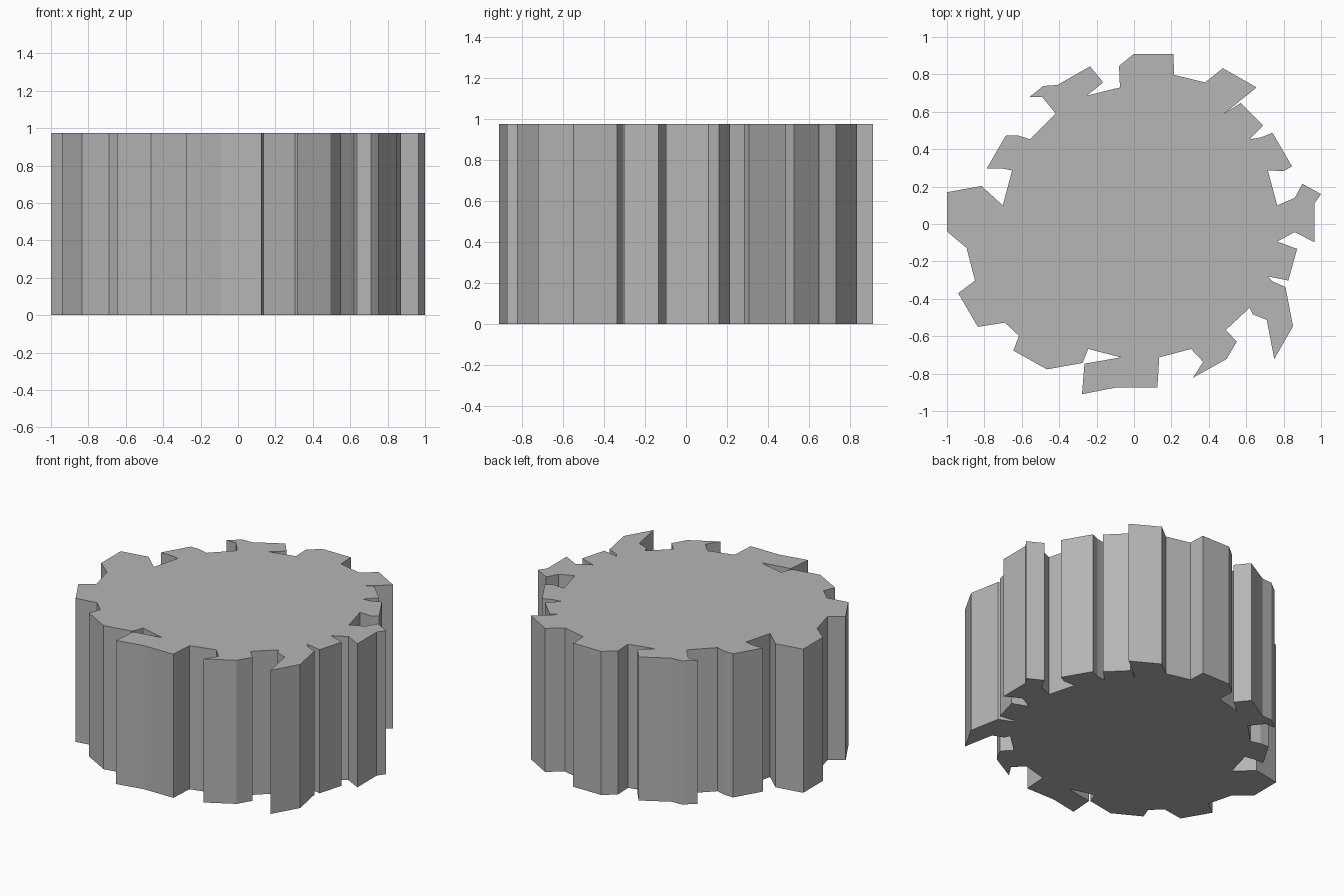
import bpy, bmesh
from math import cos, sin, radians

HEIGHT = 0.975
ROOT_CENTRE, ROOT_RADIUS = (0.032, 0.003), 0.74


def root(i):
    """Point i on the 24-sided root circle between the teeth."""
    a = radians(-7.5 + 15 * i)
    return (ROOT_CENTRE[0] + ROOT_RADIUS * cos(a), ROOT_CENTRE[1] + ROOT_RADIUS * sin(a))


# One row per worn tooth, counter-clockwise from +x.
# Whole numbers are root circle points, pairs are tooth tip points.
teeth = [
    [0, (.86, -.043), (.965, -.098), (.965, .11), (1, .16), (.90, .215), (.86, .14), 1],
    [2, (.80, .283), (.845, .308), (.74, .488), (.68, .463), 3, (.69, .527), (.57, .647)],
    [4, (.655, .73), (.475, .833), (.38, .757)],
    [(.215, .797), (.21, .91), (0, .91), (-.08, .845), (-.075, .73)],
    [8, (-.165, .757), (-.235, .843), (-.41, .743), (-.485, .738), (-.56, .678), (-.49, .678), 9],
    [10, (-.62, .473), (-.685, .473), (-.787, .298), (-.71, .298), 11],
    [12, (-.815, .203), (-1, .17), (-1, -.04), (-.895, -.128)],
    [(-.85, -.303), (-.94, -.37), (-.835, -.55), (-.69, -.527)],
    [(-.615, -.598), (-.645, -.677), (-.465, -.777), (-.275, -.743), (-.245, -.668)],
    [(-.07, -.713), (-.265, -.747), (-.278, -.91), (-.09, -.873), (.125, -.873), (.135, -.713)],
    [(.305, -.668), (.37, -.737), (.315, -.822), (.495, -.722), (.55, -.628), (.49, -.567)],
    [22, (.635, -.483), (.71, -.513), (.75, -.722), (.85, -.547), (.81, -.337), (.74, -.307),
     23, (.825, -.302), (.872, -.133)],
]
outline = [root(p) if isinstance(p, int) else p for tooth in teeth for p in tooth]

# Gear body: extrude the outline upward
bm = bmesh.new()
base = bm.faces.new([bm.verts.new((x, y, 0)) for x, y in outline])
top = bmesh.ops.extrude_face_region(bm, geom=[base], use_keep_orig=True)
bmesh.ops.translate(bm, vec=(0, 0, HEIGHT),
                    verts=[g for g in top["geom"] if isinstance(g, bmesh.types.BMVert)])
bmesh.ops.recalc_face_normals(bm, faces=bm.faces)
mesh = bpy.data.meshes.new("worn_gear")
bm.to_mesh(mesh)
bm.free()
bpy.context.collection.objects.link(bpy.data.objects.new("worn_gear", mesh))

# Dark grey metal
metal = bpy.data.materials.new("dark_metal")
metal.diffuse_color = (0.465, 0.465, 0.465, 1)
mesh.materials.append(metal)
